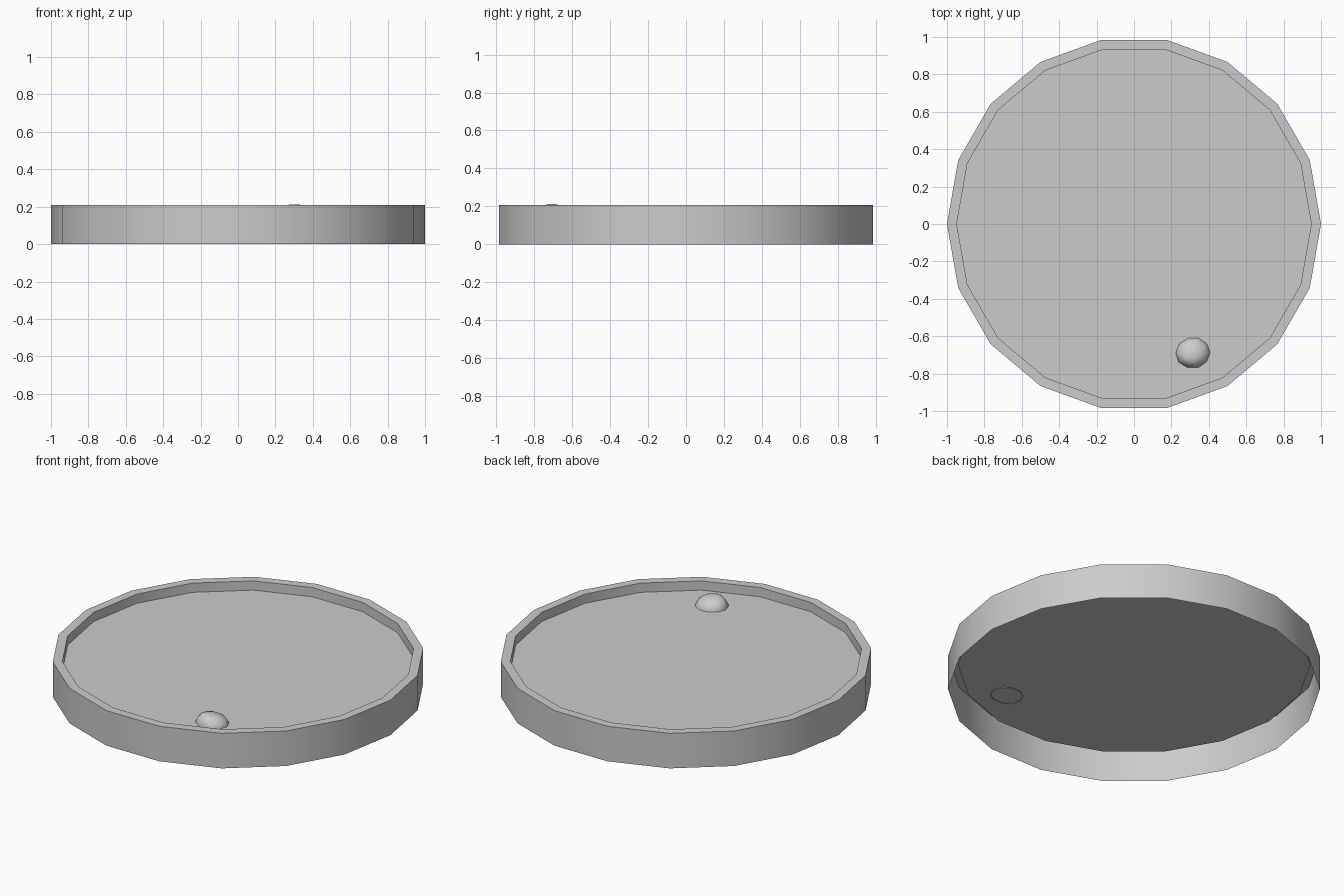
import bpy, bmesh, math, random

if "Cube" in bpy.data.objects:
    bpy.data.objects.remove(bpy.data.objects["Cube"])

random.seed(4)


def make_object(name, bm, angle):
    mesh = bpy.data.meshes.new(name)
    bm.to_mesh(mesh)
    bm.free()
    ob = bpy.data.objects.new(name, mesh)
    bpy.context.collection.objects.link(ob)
    bpy.ops.object.select_all(action='DESELECT')
    ob.select_set(True)
    bpy.context.view_layer.objects.active = ob
    bpy.ops.object.shade_smooth_by_angle(angle=math.radians(angle))
    return ob


def skin_rings(bm, rings):
    for low, high in zip(rings, rings[1:]):
        n = len(low)
        for i in range(n):
            j = (i + 1) % n
            bm.faces.new((low[i], low[j], high[j], high[i]))
    bm.faces.new(rings[-1])


# Shallow tray: outer wall, flat rim, inner wall and raised floor, open underneath
SIDES = 18
bm = bmesh.new()
rings = []
for r, z in [(1.0, 0.0), (1.0, 0.208), (0.948, 0.208), (0.948, 0.153)]:
    rings.append([bm.verts.new((r * math.cos(math.tau * i / SIDES),
                                r * math.sin(math.tau * i / SIDES), z))
                  for i in range(SIDES)])
skin_rings(bm, rings)
make_object("tray", bm, 30)

# Small rounded pebble, its open base just below the floor
bm = bmesh.new()
rings = []
N = 10
wobble = [random.uniform(0.95, 1.03) for _ in range(N)]
for f, z, shift in [(1.0, 0.148, 0.0), (0.98, 0.163, 0.05), (0.86, 0.183, 0.15),
                    (0.6, 0.202, 0.45), (0.25, 0.213, 0.9)]:
    cx, cy = 0.316 - 0.015 * shift, -0.687 - 0.025 * shift
    rings.append([bm.verts.new((cx + 0.095 * f * w * math.cos(math.tau * i / N),
                                cy + 0.084 * f * w * math.sin(math.tau * i / N), z))
                  for i, w in enumerate(wobble)])
skin_rings(bm, rings)
make_object("pebble", bm, 60)
